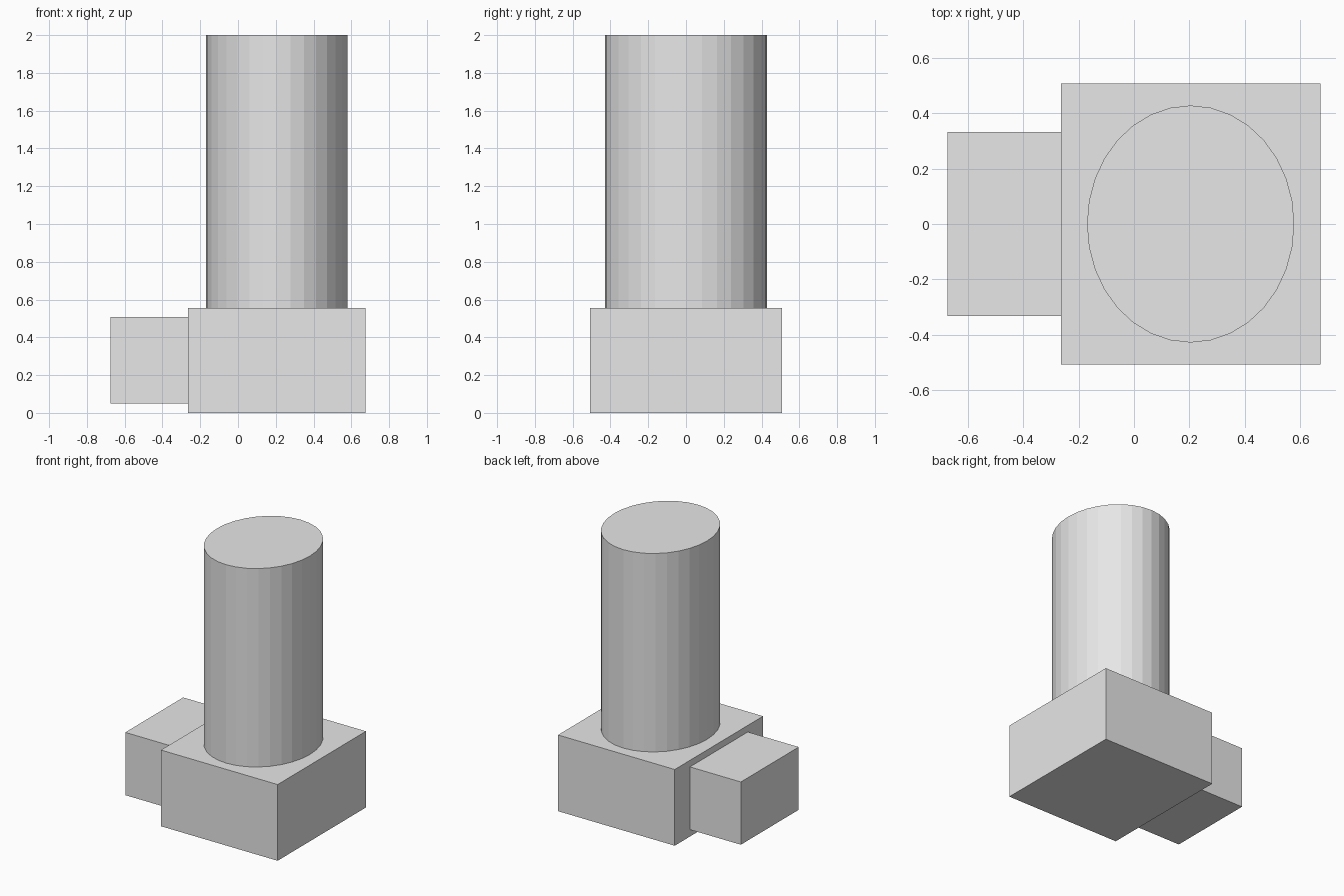
import bpy

cube = bpy.data.objects.get("Cube")
if cube:
    bpy.data.objects.remove(cube, do_unlink=True)

# Single plain grey
grey = bpy.data.materials.new("light_grey")
grey.use_nodes = True
colour = (0.8, 0.8, 0.8, 1)
grey.diffuse_color = colour
grey.node_tree.nodes["Principled BSDF"].inputs["Base Color"].default_value = colour


def finish(name, low, high):
    """Fit the active unit primitive between two corners and name it."""
    obj = bpy.context.object
    obj.name = name
    obj.location = [(a + b) / 2 for a, b in zip(low, high)]
    obj.scale = [b - a for a, b in zip(low, high)]
    bpy.ops.object.transform_apply(location=False, rotation=False, scale=True)
    obj.data.materials.append(grey)


def box(name, low, high):
    bpy.ops.mesh.primitive_cube_add(size=1)
    finish(name, low, high)


# Main base block
box("base_block", (-0.265, -0.508, 0), (0.675, 0.508, 0.555))

# Smaller block on the right side
box("side_block", (-0.675, -0.333, 0.05), (-0.265, 0.333, 0.507))

# Faceted oval column
bpy.ops.mesh.primitive_cylinder_add(vertices=32, radius=0.5, depth=1)
finish("column", (-0.17, -0.429, 0.555), (0.58, 0.429, 2))
